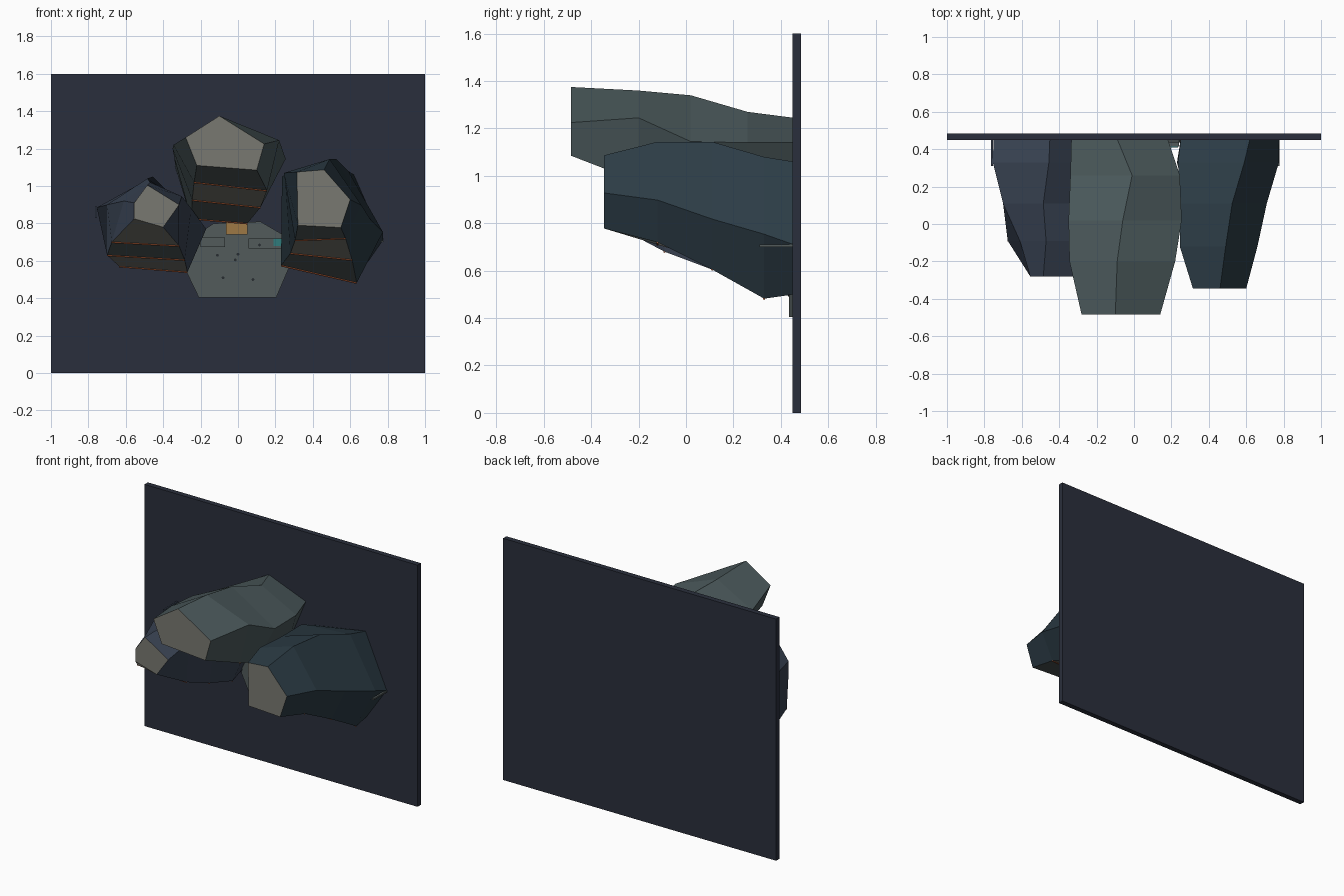
import bpy, bmesh
from mathutils import Vector

if "Cube" in bpy.data.objects:
    bpy.data.objects.remove(bpy.data.objects["Cube"])

def mat(name, c):
    m = bpy.data.materials.new(name)
    m.diffuse_color = (*c, 1)
    m.use_nodes = True
    m.node_tree.nodes["Principled BSDF"].inputs["Base Color"].default_value = m.diffuse_color
    return m

NAVY = mat("navy_board", (.023, .028, .045))
SAGE = mat("sage_shell", (.07, .1, .105))
SLATE = mat("slate_shell", (.04, .055, .085))
TEAL = mat("teal_shell", (.025, .045, .06))
PALE = mat("pale_facet", (.19, .19, .165))
GREY = mat("grey_facet", (.085, .105, .105))
ORANGE = mat("orange_trim", (.5, .12, .04))
AMBER = mat("amber", (.34, .19, .06))
CYAN = mat("cyan", (.03, .2, .2))
DARK = mat("dark", (.02, .025, .03))

def finish(name, bm, mats):
    bmesh.ops.recalc_face_normals(bm, faces=bm.faces)
    me = bpy.data.meshes.new(name)
    bm.to_mesh(me)
    bm.free()
    for m in mats:
        me.materials.append(m)
    ob = bpy.data.objects.new(name, me)
    bpy.context.collection.objects.link(ob)
    return ob

def box(name, x0, x1, y0, y1, z0, z1, m):
    bm = bmesh.new()
    bmesh.ops.create_cube(bm, size=1)
    for v in bm.verts:
        v.co = ((x0 + x1) / 2 + v.co.x * (x1 - x0),
                (y0 + y1) / 2 + v.co.y * (y1 - y0),
                (z0 + z1) / 2 + v.co.z * (z1 - z0))
    return finish(name, bm, [m])

def rod(name, a, b, r, m, sides=6):
    a, b = Vector(a), Vector(b)
    bm = bmesh.new()
    bmesh.ops.create_cone(bm, cap_ends=True, segments=sides, radius1=r, radius2=r, depth=(b - a).length)
    rot = (b - a).to_track_quat('Z', 'Y')
    for v in bm.verts:
        v.co = rot @ v.co + (a + b) / 2
    return finish(name, bm, [m])

# five-sided faceted lobe lofted front to back; the edge 2-3 is its underside
def lobe(name, ys, rings, shell, pale_first):
    bm = bmesh.new()
    vs = [[bm.verts.new((x, y, z)) for x, z in ring] for y, ring in zip(ys, rings)]
    bm.faces.new(vs[0]).material_index = 1
    bm.faces.new(vs[-1][::-1])
    for i in range(len(vs) - 1):
        for k in range(5):
            j = (k + 1) % 5
            f = bm.faces.new((vs[i][k], vs[i][j], vs[i + 1][j], vs[i + 1][k]))
            if k == 2:
                f.material_index = 1 if (i % 2 == 0) == pale_first else 2
    finish(name, bm, [shell, PALE, GREY])
    # orange trim across the underside folds
    for i in range(1, 4):
        (xa, za), (xb, zb) = rings[i][2], rings[i][3]
        rod(f"{name}_trim_{i}", (xa, ys[i], za), (xb, ys[i], zb), .005, ORANGE)

# backing board
box("backing_board", -1, 1, .45, .485, 0, 1.6, NAVY)

# lobes: points per ring run top, right, lower right, lower left, left
lobe("upper_lobe", (-.485, -.2, .02, .26, .455), [
    [(-.10, 1.375), (.14, 1.225), (.10, 1.085), (-.22, 1.11), (-.28, 1.26)],
    [(-.09, 1.36), (.22, 1.245), (.155, .975), (-.235, 1.02), (-.345, 1.22)],
    [(-.06, 1.34), (.255, 1.145), (.12, .885), (-.245, .925), (-.35, 1.2)],
    [(-.01, 1.27), (.245, 1.14), (.05, .80), (-.25, .825), (-.34, 1.15)],
    [(-.09, 1.245), (.18, 1.14), (.05, .83), (-.22, .85), (-.335, 1.1)]], SAGE, False)
lobe("left_lobe", (-.28, -.09, .11, .33, .455), [
    [(-.485, 1.005), (-.315, .9), (-.40, .78), (-.555, .825), (-.555, .91)],
    [(-.47, 1.02), (-.30, .945), (-.315, .68), (-.675, .70), (-.61, .92)],
    [(-.485, 1.04), (-.25, .88), (-.285, .605), (-.70, .63), (-.70, .9)],
    [(-.455, 1.05), (-.17, .77), (-.27, .54), (-.635, .57), (-.755, .885)],
    [(-.45, 1.01), (-.18, .78), (-.29, .56), (-.62, .59), (-.75, .86)]], SLATE, True)
lobe("right_lobe", (-.345, -.12, .11, .33, .455), [
    [(.46, 1.087), (.60, .928), (.55, .778), (.32, .79), (.315, 1.075)],
    [(.49, 1.144), (.66, .898), (.575, .72), (.305, .71), (.245, 1.07)],
    [(.525, 1.144), (.71, .818), (.61, .605), (.28, .64), (.25, 1.06)],
    [(.59, 1.08), (.775, .754), (.635, .482), (.23, .575), (.235, 1.05)],
    [(.62, 1.06), (.775, .71), (.63, .50), (.25, .58), (.25, 1.0)]], TEAL, False)

# flat centre panel between the lobes
bm = bmesh.new()
outline = [(-.21, .405), (.205, .405), (.28, .58), (.24, .74), (.12, .81),
           (-.13, .80), (-.25, .72), (-.28, .55)]
face = bm.faces.new([bm.verts.new((x, .435, z)) for x, z in outline])
ext = bmesh.ops.extrude_face_region(bm, geom=[face])
for v in ext["geom"]:
    if isinstance(v, bmesh.types.BMVert):
        v.co.y += .02
finish("centre_panel", bm, [GREY])

# small blocks on the panel
box("amber_block", -.065, .05, .41, .44, .74, .81, AMBER)
box("left_block", -.2, -.07, .415, .44, .675, .725, GREY)
box("right_block", .055, .24, .415, .44, .665, .72, GREY)
box("cyan_block", .19, .235, .41, .44, .68, .72, CYAN)

# bolt holes
for i, (x, z) in enumerate([(-.11, .63), (-.015, .605), (0, .635), (.115, .685), (-.08, .51), (.08, .5)]):
    rod(f"bolt_{i}", (x, .41 if z > .68 else .43, z), (x, .44, z), .008, DARK, 8)

# thin side fins
box("right_fin", .765, .778, .31, .45, .7, .71, GREY)
box("left_fin", -.765, -.755, .31, .45, .83, .89, SLATE)
